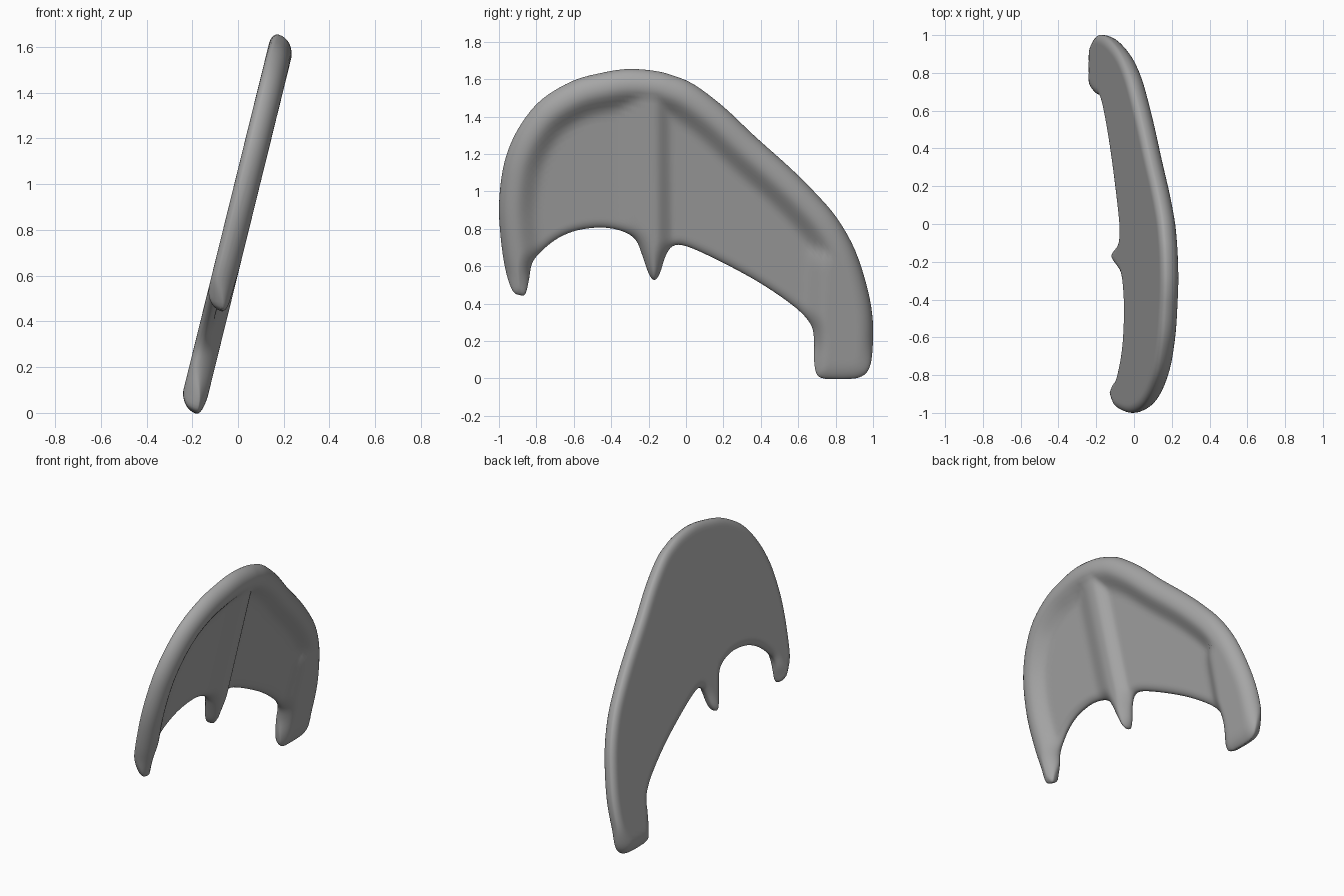
import bpy, bmesh, math
from mathutils import Vector, kdtree
from mathutils.geometry import intersect_point_line

if "Cube" in bpy.data.objects:
    bpy.data.objects.remove(bpy.data.objects["Cube"])

# Silhouette in side view: (outer y, outer z, inner y, inner z), front tip to rear root
RIBS = [
    (-.89, .455, -.89, .455), (-.925, .475, -.86, .46), (-.96, .56, -.84, .53),
    (-.985, .70, -.82, .62), (-1.0, .90, -.76, .69), (-.985, 1.08, -.68, .75),
    (-.95, 1.22, -.58, .79), (-.88, 1.36, -.45, .805), (-.77, 1.49, -.34, .785),
    (-.60, 1.59, -.27, .74), (-.43, 1.635, -.235, .66), (-.33, 1.65, -.20, .56),
    (-.25, 1.65, -.17, .525), (-.16, 1.64, -.14, .56), (-.08, 1.62, -.11, .65),
    (.04, 1.57, -.07, .705), (.20, 1.45, 0, .705), (.37, 1.29, .15, .64),
    (.56, 1.12, .35, .535), (.70, .98, .50, .44), (.81, .85, .61, .355),
    (.905, .68, .67, .28), (.972, .47, .685, .20), (.999, .30, .685, .10),
    (.995, .13, .70, .03), (.972, .05, .735, .01), (.925, .015, .78, .007),
    (.85, .006, .85, .006)]
TILT = math.atan(0.247)
ACROSS = 40


def smooth(points, steps):
    """Catmull-Rom curve through the points."""
    p = [Vector(q) for q in points]
    p = [p[0]] + p + [p[-1]]
    out = []
    for i in range(1, len(p) - 2):
        a, b, c, d = p[i - 1:i + 3]
        for k in range(steps):
            t = k / steps
            out.append(0.5 * (2 * b + (c - a) * t + (2 * a - 5 * b + 4 * c - d) * t * t
                              + (3 * b - a - 3 * c + d) * t ** 3))
    return out + [p[-1]]


def tree(points):
    kd = kdtree.KDTree(len(points))
    for i, p in enumerate(points):
        kd.insert((0, p.x, p.y), i)
    kd.balance()
    return kd


def fade(d, near, far):
    t = min(max((far - d) / (far - near), 0), 1)
    return t * t * (3 - 2 * t)


def segment_dist(p, a, b):
    q, t = intersect_point_line(p, a, b)
    t = min(max(t, 0), 1)
    return (p - (a + (b - a) * t)).length


def rounding(d, r):
    return math.sqrt(max(0, 1 - (1 - min(d / r, 1)) ** 2))


outer_pts = [r[:2] for r in RIBS]
inner_pts = [r[2:] for r in RIBS]
outer, inner = smooth(outer_pts, 4), smooth(inner_pts, 4)
dense_outer, dense_inner = smooth(outer_pts, 60), smooth(inner_pts, 60)
rim_tree, edge_tree = tree(dense_outer), tree(dense_outer + dense_inner)

FINGER = (Vector((0, -.18, 1.5)), Vector((0, -.17, .5)))
ARM = (Vector((0, .86, .6)), Vector((0, .84, 0)))


def depths(p):
    """Back, seam and front offsets from the wing plane."""
    d = edge_tree.find(p)[2]
    side = .20 if p.y < -.175 else .11
    raised = max(fade(rim_tree.find(p)[2], .09, .22),
                 0.85 * fade(segment_dist(p, *FINGER), .01, side),
                 fade(segment_dist(p, *ARM), .10, .24))
    # the tip and root seams lean towards the front skin
    lean = fade(p.z, .04, .22) if p.y > .6 else fade(p.z, .46, .6) * (p.y < -.78)
    seam = -.025 + .05 * lean
    front = max(0.002 + 0.053 * raised, seam + .01)
    return (seam - (seam + .055) * rounding(d, .045 + .05 * lean), seam,
            seam + (front - seam) * rounding(d, .05 + .04 * raised))


def place(p, h):
    return ((p.z - .84) * math.tan(TILT) + h * math.cos(TILT), p.y,
            p.z - h * math.sin(TILT) - .003)


# Wing: front and back skins lofted from the outer rim to the scalloped edge
bm = bmesh.new()
skins = ([], [])
for o, n in zip(outer, inner):
    rows = ([], [])
    for k in range(ACROSS + 1):
        q = o.lerp(n, 0.5 - 0.5 * math.cos(math.pi * k / ACROSS))
        p = Vector((0, q.x, q.y))
        back, seam, front = depths(p)
        hs = (seam, seam) if k in (0, ACROSS) else (back, front)
        for row, h in zip(rows, hs):
            row.append(bm.verts.new(place(p, h)))
    for skin, row in zip(skins, rows):
        skin.append(row)
for skin in skins:
    for a, b in zip(skin, skin[1:]):
        for k in range(ACROSS):
            bm.faces.new((a[k], a[k + 1], b[k + 1], b[k]))
bmesh.ops.remove_doubles(bm, verts=bm.verts, dist=2e-4)
bmesh.ops.recalc_face_normals(bm, faces=bm.faces)
for f in bm.faces:
    f.smooth = True
mesh = bpy.data.meshes.new("wing")
bm.to_mesh(mesh)
bm.free()
wing = bpy.data.objects.new("wing", mesh)
bpy.context.collection.objects.link(wing)

# Dark grey hide
hide = bpy.data.materials.new("dark_grey")
hide.diffuse_color = (.38, .38, .38, 1)
hide.use_nodes = True
hide.node_tree.nodes["Principled BSDF"].inputs["Base Color"].default_value = hide.diffuse_color
mesh.materials.append(hide)
